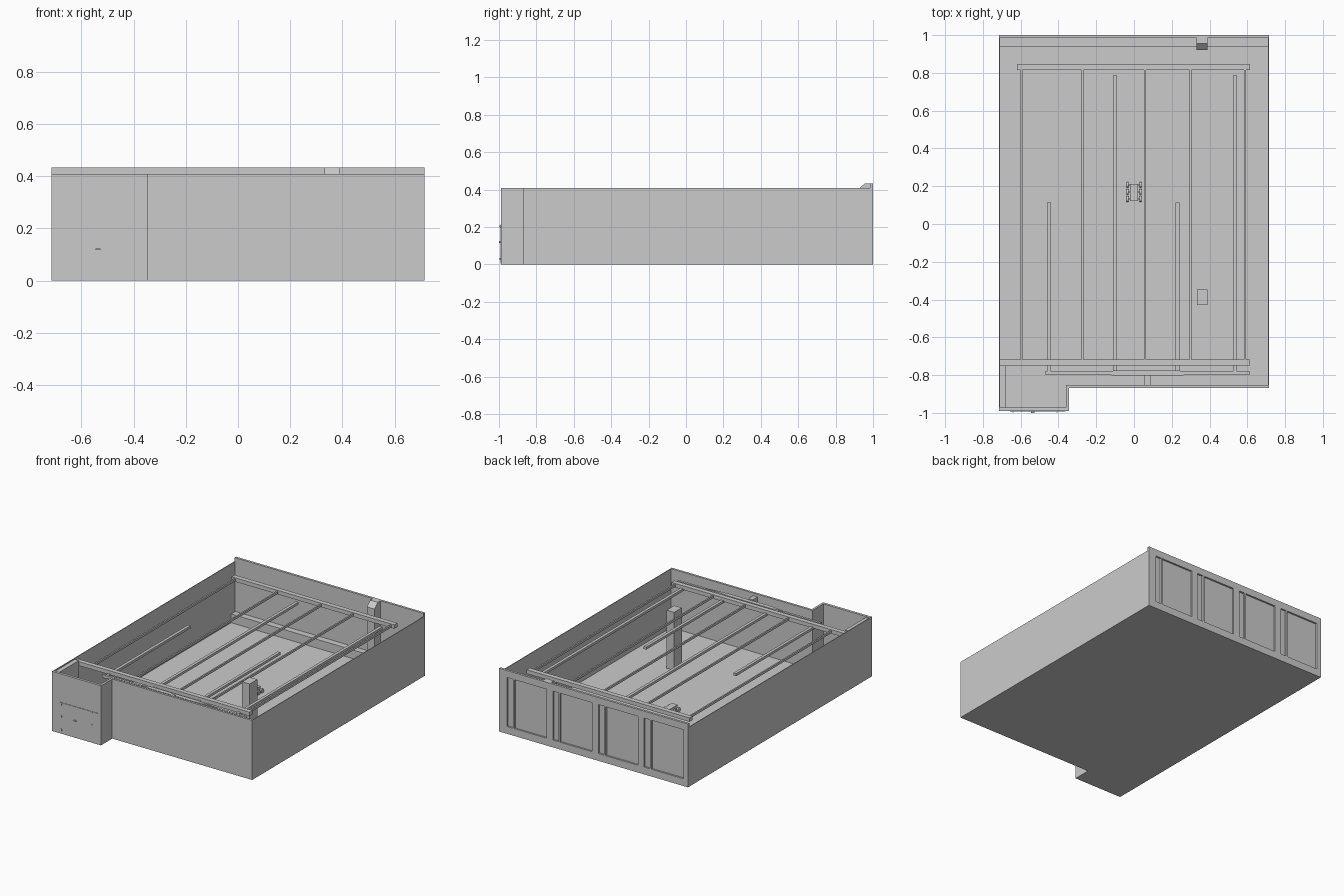
import bpy, bmesh, math

if "Cube" in bpy.data.objects:
    bpy.data.objects.remove(bpy.data.objects["Cube"])

grey = bpy.data.materials.new("plain_grey")
grey.diffuse_color = (0.6, 0.6, 0.6, 1)
grey.use_nodes = True
grey.node_tree.nodes["Principled BSDF"].inputs["Base Color"].default_value = grey.diffuse_color


def finish(name, bm):
    bmesh.ops.recalc_face_normals(bm, faces=bm.faces)
    me = bpy.data.meshes.new(name)
    bm.to_mesh(me)
    bm.free()
    me.materials.append(grey)
    ob = bpy.data.objects.new(name, me)
    bpy.context.collection.objects.link(ob)
    return ob


def boxes(name, spans):
    """Several boxes in one object, each (x0, x1, y0, y1, z0, z1)."""
    bm = bmesh.new()
    for x0, x1, y0, y1, z0, z1 in spans:
        vs = bmesh.ops.create_cube(bm, size=1)["verts"]
        for v in vs:
            v.co = (x0 + (v.co.x + .5) * (x1 - x0),
                    y0 + (v.co.y + .5) * (y1 - y0),
                    z0 + (v.co.z + .5) * (z1 - z0))
    return finish(name, bm)


def prism(name, pts, offset):
    """Polygon swept along an offset vector."""
    bm = bmesh.new()
    f = bm.faces.new([bm.verts.new(p) for p in pts])
    r = bmesh.ops.extrude_face_region(bm, geom=[f])
    for v in r["geom"]:
        if isinstance(v, bmesh.types.BMVert):
            v.co.x += offset[0]
            v.co.y += offset[1]
            v.co.z += offset[2]
    return finish(name, bm)


def cylinders(name, centres, radius, depth):
    """Cylinders lying along x."""
    bm = bmesh.new()
    for c in centres:
        vs = bmesh.ops.create_cone(bm, cap_ends=True, segments=16, radius1=radius,
                                   radius2=radius, depth=depth)["verts"]
        for v in vs:
            x, y, z = v.co
            v.co = (c[0] + z, c[1] + y, c[2] + x)
    return finish(name, bm)


W, H, S, F = 0.715, 0.408, -0.345, -0.868   # half width, wall height, step x, front y

# floor
prism("floor", [(-W, -.99, 0), (S, -.99, 0), (S, F, 0), (W, F, 0), (W, 1, 0), (-W, 1, 0)],
      (0, 0, .005))

# outer walls
boxes("left_wall", [(-W, -W + .005, -.99, 1, 0, H)])
boxes("right_wall", [(W - .005, W, F, 1, 0, H)])
boxes("front_wall", [(S, W, F, F + .015, 0, H)])
boxes("entry_bay_walls", [(-W, S, -.99, -.972, 0, H), (S - .015, S, -.99, F + .015, 0, H),
                          (-W, -.68, -.99, -.75, 0, .4)])

# back wall: a frame around narrow and wide panels
openings = []
for i in range(4):
    o = -.346 * i
    openings += [(.612 + o, .655 + o), (.357 + o, .6 + o)]
openings.sort()
edges = [-W] + [e for pair in openings for e in pair] + [W]
posts = [(edges[i], edges[i + 1], .984, 1, .05, .385) for i in range(0, len(edges), 2)]
boxes("back_wall_frame", posts + [(-W, W, .984, 1, 0, .05), (-W, W, .984, 1, .385, .433)])
boxes("back_wall_panels", [(a, b, .984, .988, .05, .385) for a, b in openings])
boxes("back_curb", [(-W + .005, W - .005, .94, .984, .005, .065)])

# columns
prism("back_column", [(.332, .984, 0), (.332, .92, 0), (.332, .92, .4),
                      (.332, .955, .433), (.332, .984, .433)], (.058, 0, 0))
boxes("free_column", [(.333, .39, -.43, -.348, 0, .403)])

# overhead frame
boxes("cross_beams", [(-.62, .613, .815, .848, .365, .392), (-.715, .613, -.75, -.718, .365, .392)])
boxes("long_beams", [(x - .005, x + .005, -.72, .82, .37, .385)
                     for x in (-.595, -.272, .058, .3, .588)])

# overhead rails, two short and two long
boxes("overhead_rails", [(x - .01, x + .01, -.795, y, .355, .372)
                         for x, y in ((-.45, .115), (-.1, .785), (.23, .115), (.535, .785))])
boxes("rail_header", [(-.47, .613, -.798, -.782, .36, .378)])
prism("header_plate", [(-.18, -.79, .372), (-.1, -.804, .372), (.22, -.804, .372),
                       (.4, -.79, .372), (.22, -.775, .372), (-.1, -.775, .372)], (0, 0, .01))
boxes("header_bracket", [(.055, .088, -.853, -.8, .35, .39)])

# small six-wheeled cart on the floor
boxes("cart_body", [(-.022, .022, .122, .212, .015, .045)])
cylinders("cart_wheels", [(s * .035, y, .02) for s in (-1, 1) for y in (.132, .17, .208)],
          .015, .012)
boxes("cart_axles", [(-.035, .035, y - .003, y + .003, .017, .023) for y in (.132, .17, .208)])

# hatch on the front of the entry bay, with bolts and a latch
boxes("bay_hatch", [(-.657, -.362, -.993, -.99, .004, .214)])
boxes("hatch_bolts", [(x - .003, x + .003, -.997, -.993, z - .006, z + .006)
                      for x in (-.64, -.408) for z in (.03, .12, .203)])
boxes("hatch_latch", [(-.545, -.527, -1, -.993, .116, .122)])
